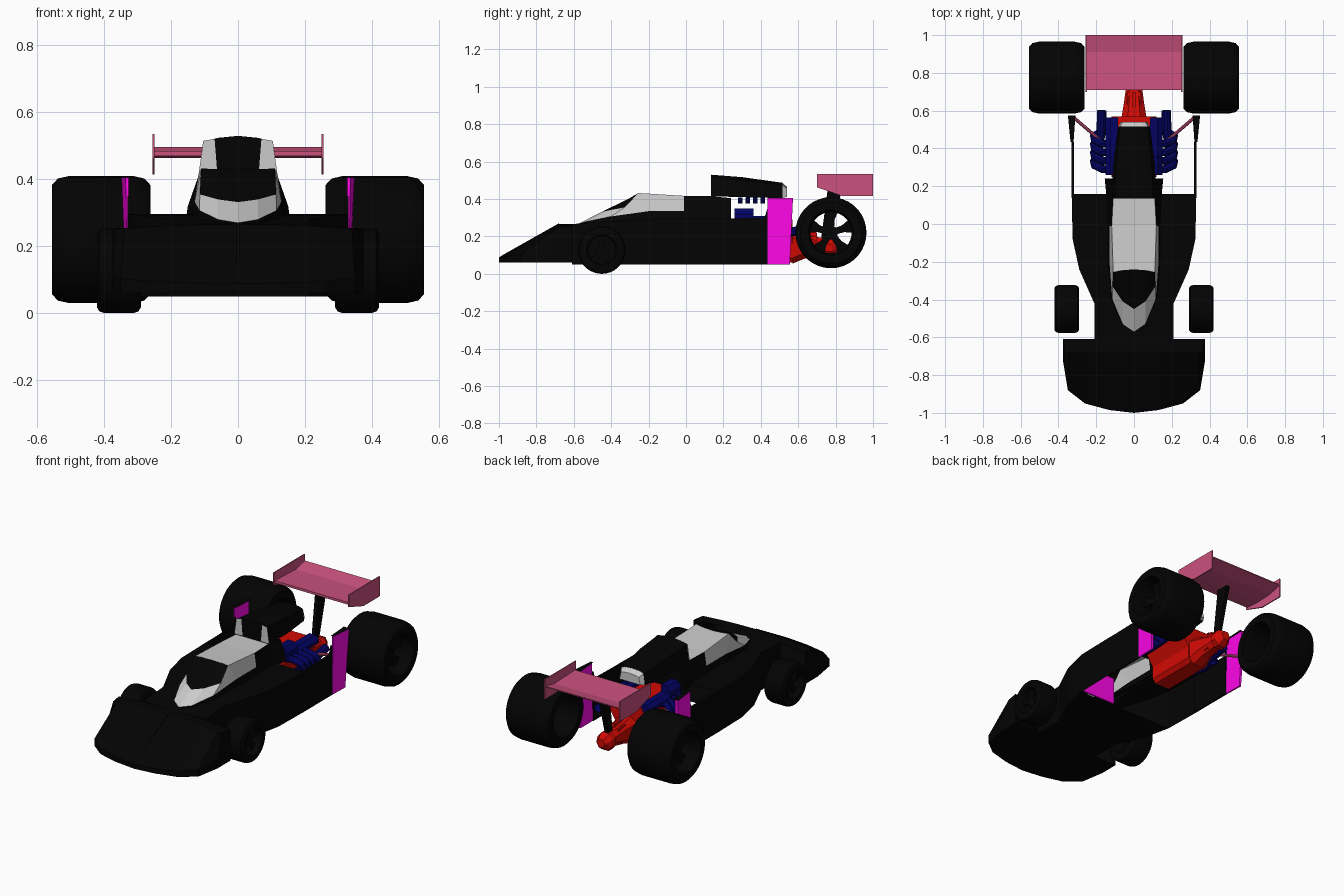
import bpy, bmesh, math
from mathutils import Vector

if "Cube" in bpy.data.objects:
    bpy.data.objects.remove(bpy.data.objects["Cube"])


def material(name, rgb):
    m = bpy.data.materials.new(name)
    m.diffuse_color = (*rgb, 1)
    m.use_nodes = True
    m.node_tree.nodes["Principled BSDF"].inputs["Base Color"].default_value = m.diffuse_color
    return m


BLACK = material("black", (.001, .001, .001))
PINK = material("pink", (.6, .085, .21))
MAGENTA = material("magenta", (1, .002, .8))
BLUE = material("blue", (.001, .001, .13))
RED = material("red", (.65, .003, .001))


def mesh(name, verts, faces, mat=None, mirror=False, smooth=False):
    bm = bmesh.new()
    for sx in ((1, -1) if mirror else (1,)):
        vs = [bm.verts.new((sx * x, y, z)) for x, y, z in verts]
        for f in faces:
            bm.faces.new([vs[i] for i in (f if sx > 0 else f[::-1])])
    bmesh.ops.remove_doubles(bm, verts=bm.verts, dist=1e-5)
    bmesh.ops.recalc_face_normals(bm, faces=bm.faces)
    me = bpy.data.meshes.new(name)
    bm.to_mesh(me)
    bm.free()
    ob = bpy.data.objects.new(name, me)
    bpy.context.collection.objects.link(ob)
    if mat:
        me.materials.append(mat)
    if smooth:
        bpy.context.view_layer.objects.active = ob
        ob.select_set(True)
        bpy.ops.object.shade_smooth_by_angle(angle=math.radians(35))
        ob.select_set(False)
    return ob


def loft(name, rings, mat=None, mirror=False, closed=False, smooth=False):
    n, k = len(rings[0]), len(rings)
    verts = [p for r in rings for p in r]
    faces = [(i * n + j, i * n + (j + 1) % n, (i + 1) % k * n + (j + 1) % n, (i + 1) % k * n + j)
             for i in range(k if closed else k - 1) for j in range(n)]
    if not closed:
        faces += [tuple(range(n)), tuple(range((k - 1) * n, k * n))]
    return mesh(name, verts, faces, mat, mirror, smooth)


def plate(name, profile, x0, x1, mat=None, mirror=False):
    # side profile (y, z) extruded along x
    return loft(name, [[(x, y, z) for y, z in profile] for x in (x0, x1)], mat, mirror)


def box(name, x, y, z, mat=None, mirror=False):
    return plate(name, [(y[0], z[0]), (y[1], z[0]), (y[1], z[1]), (y[0], z[1])], *x, mat, mirror)


def tube(name, pts, r, mat, mirror=True, n=10):
    pts = [Vector(p) for p in pts]
    rings = []
    for i, p in enumerate(pts):
        d = (pts[min(i + 1, len(pts) - 1)] - pts[max(i - 1, 0)]).normalized()
        u = d.orthogonal().normalized() if not rings else (u - d * u.dot(d)).normalized()
        v = d.cross(u)
        rings.append([tuple(p + r * (u * math.cos(a) + v * math.sin(a)))
                      for a in (math.tau * j / n for j in range(n))])
    return loft(name, rings, mat, mirror, smooth=True)


def arch(y, profile):
    # symmetric section from right-half (x, z) points, top to bottom
    left = [(-x, y, z) for x, z in profile[::-1] if x > 0]
    return [(x, y, z) for x, z in profile] + left


# Full-width wedge nose, open at the back
cols = [(0, -1), (.13, -.985), (.26, -.95), (.35, -.88), (.375, -.73)]
nv, nf = [], []
for x, y in cols:
    drop = .015 * (x / .375) ** 2
    lip = .088 + .25 * .175 * (y + 1) / .32
    nv += [(x, -.61, .06), (x, y, .06), (x, y, lip), (x * .97, -.68, .266 - drop), (x, -.61, .266 - drop)]
for c in range(4):
    nf += [(c * 5 + j, c * 5 + 5 + j, c * 5 + 6 + j, c * 5 + 1 + j) for j in range(4)]
nf.append((20, 21, 22, 23, 24))
mesh("nose", nv, nf, BLACK, True)
plate("nose_ridge", [(-.99, .095), (-.68, .27), (-.68, .26), (-.99, .085)], -.004, .004, BLACK)

# Tub and side pods, open underneath at the back
hull = [(.21, -.61, .266, 0), (.21, -.42, .28, 0), (.29, -.24, .293, .12),
        (.325, -.08, .296, .13), (.33, .16, .296, .13)]
hv, hf = [], []
for x, y, z, inner in hull:
    hv += [(0, y, .05), (x, y, .05), (x, y, z), (inner, y, z)]
for c in range(4):
    a, b = c * 4, c * 4 + 4
    hf += [(a + 1, b + 1, b + 2, a + 2), (a + 2, b + 2, b + 3, a + 3)]
    if c < 3:
        hf.append((a, b, b + 1, a + 1))
hf.append((0, 1, 2, 3))
mesh("body_tub", hv, hf, BLACK, True)
box("radiator", (.09, .32), (-.08, -.07), (.055, .22), MAGENTA)

# Rear side panels and coloured end plates
plate("side_panel", [(.16, .05), (.435, .05), (.435, .35), (.42, .3), (.23, .296), (.16, .296)],
      .318, .33, BLACK, True)
loft("end_plate", [[(.322, .435, .05), (.33, .435, .05), (.336, .435, .405), (.328, .435, .405)],
                   [(.322, .555, .05), (.334, .555, .05), (.348, .572, .405), (.325, .572, .405)]],
     MAGENTA, True)
mesh("end_plate_cap", [(.32, .435, .406), (.336, .435, .406), (.35, .575, .406), (.31, .575, .406)],
     [(0, 1, 2, 3)], BLACK, True)

# Cockpit cowl
A = [(0, -.57, .27), (.06, -.53, .28), (.115, -.4, .307), (.13, -.2, .335), (.13, -.01, .335)]
B = [(0, -.45, .332), (.06, -.41, .34), (.114, -.33, .355)]
C = [(0, -.24, .43), (.06, -.245, .431), (.11, -.255, .432), (.118, -.01, .417), (0, -.01, .417),
     (.11, .14, .415), (0, .14, .415)]
cowl = A + B + C
mesh("cockpit_cowl", cowl, [(0, 1, 6, 5), (1, 2, 7, 6), (2, 3, 10, 7), (3, 4, 11, 10),
                            (8, 9, 10, 11, 12), (12, 11, 13, 14)], None, True)
mesh("windscreen_panel", cowl, [(5, 6, 9, 8), (6, 7, 10, 9)], BLACK, True)
skirt = A + [(x * 1.08, y, .25 if y < -.3 else .285) for x, y, z in A]
mesh("cowl_skirt", skirt, [(i, i + 1, i + 6, i + 5) for i in range(4)], BLACK, True)
mesh("cockpit_side", [A[4], C[3], C[5], (.13, .14, .335), (.145, .14, .285), (.14, -.01, .285)],
     [(0, 1, 2, 3), (0, 3, 4, 5)], BLACK, True)
loft("rear_bulkhead", [arch(.14, [(.11, .414), (.13, .335), (.145, .285)]),
                       arch(.24, [(.12, .405), (.15, .32), (.155, .285)])], BLACK)

# Airbox with pale inlets and tail
loft("airbox", [arch(.135, [(0, .53), (.06, .524), (.1, .513), (.115, .415)]),
                arch(.3, [(0, .517), (.06, .512), (.095, .5), (.112, .41)]),
                arch(.515, [(0, .487), (.05, .483), (.075, .475), (.085, .405)])], BLACK)
mesh("airbox_inlet", [(.062, .132, .42), (.117, .132, .42), (.104, .132, .515), (.07, .132, .521)],
     [(0, 1, 2, 3)], None, True)
loft("airbox_tail", [arch(.515, [(0, .486), (.05, .482), (.074, .474), (.084, .406)]),
                     arch(.54, [(0, .465), (.04, .462), (.06, .455), (.07, .412)])])

# Engine block and tapering gearbox
loft("engine_block", [arch(y, [(.1, .29), (.12, .24), (.07, .16), (.07, .085), (.05, .06)])
                      for y in (.25, .57)], RED)
loft("gearbox", [arch(y, [(w * .5, t), (w, t - .03), (w, b + .03), (w * .5, b)])
                 for y, w, t, b in [(.57, .065, .22, .055), (.63, .055, .21, .08),
                                    (.74, .04, .19, .1), (.745, .05, .19, .09),
                                    (.78, .05, .19, .09), (.82, .03, .17, .12)]], RED)
for i in range(3):
    box(f"gearbox_rib_{i}", (-.008 + (i - 1) * .03, .008 + (i - 1) * .03), (.57, .7),
        (.1, .22 - .02 * abs(i - 1)), RED)

# Cam covers, intake trumpets and exhausts
loft("cam_cover", [[(.085, y, .28), (.15, y, .28), (.15, y, .32), (.125, y, .35), (.085, y, .35)]
                   for y in (.26, .36)], BLUE, True)
loft("cam_cover_rear", [[(.085, y, .27), (.15, y, .27), (.15, y, .29), (.125, y, .31), (.085, y, .31)]
                        for y in (.36, .565)], BLUE, True)
for i in range(4):
    y = .29 + .04 * i
    tube(f"intake_trumpet_{i}", [(.055, y, .375), (.055, y, .39), (.055, y, .408)], .012, BLUE)
    y = .29 + .045 * i
    tube(f"exhaust_header_{i}", [(.12, y, .27), (.17, y, .275), (.21, y + .02, .25),
                                 (.215, y + .04, .21), (.18, y + .06, .19)], .02, BLUE)
tube("exhaust_pipe", [(.18, .3, .2), (.19, .4, .19), (.175, .48, .21), (.17, .6, .23)], .025, BLUE)
tube("plate_brace", [(.315, .56, .24), (.14, .41, .26)], .009, PINK)

# Rear wing
plate("rear_wing", [(.71, .47), (.8, .464), (.91, .467), (1, .49), (1, .496), (.91, .477), (.71, .484)],
      -.25, .25, PINK)
plate("wing_end_plate", [(.7, .535), (1, .535), (1, .415), (.84, .415), (.7, .462)], .249, .256, PINK, True)
plate("wing_pillar", [(.72, .17), (.76, .17), (.84, .47), (.76, .47)], -.012, .012, BLACK)


# Wheels
def wheel(name, cx, cy, cz, w, r, side):
    prof = [(-w, .64), (-w, .86), (-.88 * w, .96), (-.65 * w, 1), (.65 * w, 1), (.88 * w, .96),
            (w, .86), (w, .64), (.75 * w, .58), (-.75 * w, .58)]
    rings = [[(cx + side * x, cy + r * k * math.cos(a), cz + r * k * math.sin(a)) for x, k in prof]
             for a in (math.tau * i / 36 for i in range(36))]
    loft(name + "_tyre", rings, BLACK, closed=True, smooth=True)
    xs = (cx + side * .3 * w, cx + side * .5 * w)
    loft(name + "_hub", [[(x, cy + .2 * r * math.cos(i * math.tau / 15), cz + .2 * r * math.sin(i * math.tau / 15))
                          for i in range(15)] for x in xs], BLACK)
    for i in range(5):
        a = math.pi / 2 + math.tau * i / 5
        d, t = (math.cos(a), math.sin(a)), (-math.sin(a), math.cos(a))
        pr = [(cy + r * (d[0] * k + t[0] * h), cz + r * (d[1] * k + t[1] * h))
              for k, h in [(.12, -.09), (.36, -.1), (.6, -.2), (.6, .2), (.36, .1), (.12, .09)]]
        plate(f"{name}_spoke_{i}", pr, *xs, BLACK)


for s, label in ((1, "right"), (-1, "left")):
    wheel("front_wheel_" + label, s * .356, -.45, .127, .066, .127, s)
    wheel("rear_wheel_" + label, s * .409, .775, .22, .147, .19, s)
